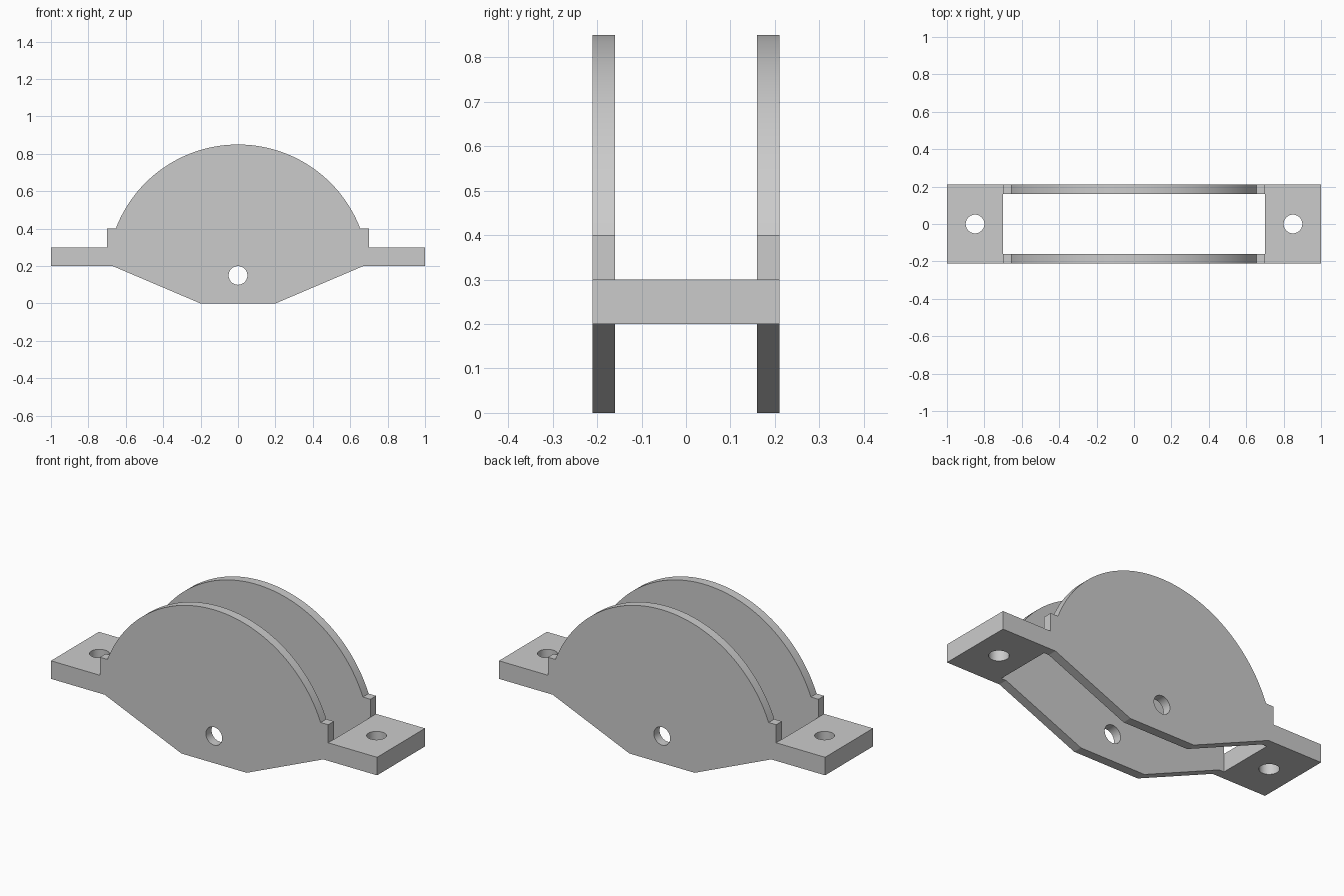
import bpy
import bmesh
from math import asin, cos, sin, pi, radians
from mathutils import Matrix

default = bpy.data.objects.get("Cube")
if default:
    bpy.data.objects.remove(default, do_unlink=True)

HALF_DEPTH = 0.21
INNER_DEPTH = 0.16
AXLE_Z = 0.15
ARC_RADIUS = 0.7
HOLE_RADIUS = 0.05

grey = bpy.data.materials.new("light_grey")
grey.use_nodes = True
colour = (0.6, 0.6, 0.6, 1)
grey.diffuse_color = colour
grey.node_tree.nodes["Principled BSDF"].inputs["Base Color"].default_value = colour


def make_object(name, bm):
    bmesh.ops.recalc_face_normals(bm, faces=bm.faces[:])
    mesh = bpy.data.meshes.new(name)
    bm.to_mesh(mesh)
    bm.free()
    mesh.materials.append(grey)
    obj = bpy.data.objects.new(name, mesh)
    bpy.context.collection.objects.link(obj)
    return obj


def extrude_profile(name, points):
    """Extrude an x-z outline through the full depth."""
    bm = bmesh.new()
    face = bm.faces.new([bm.verts.new((x, -HALF_DEPTH, z)) for x, z in points])
    new = bmesh.ops.extrude_face_region(bm, geom=[face])["geom"]
    verts = [v for v in new if isinstance(v, bmesh.types.BMVert)]
    bmesh.ops.translate(bm, verts=verts, vec=(0, 2 * HALF_DEPTH, 0))
    return make_object(name, bm)


def box(name, size, centre):
    bm = bmesh.new()
    bmesh.ops.create_cube(bm, size=1,
                          matrix=Matrix.Translation(centre) @ Matrix.Diagonal((*size, 1)))
    return make_object(name, bm)


def cylinder(name, centre, axis):
    bm = bmesh.new()
    turn = Matrix.Rotation(pi / 2, 4, "X") if axis == "Y" else Matrix()
    bmesh.ops.create_cone(bm, cap_ends=True, segments=48, radius1=HOLE_RADIUS,
                          radius2=HOLE_RADIUS, depth=1,
                          matrix=Matrix.Translation(centre) @ turn)
    return make_object(name, bm)


def cut(target, cutter):
    cutter.hide_render = True
    mod = target.modifiers.new("cut", "BOOLEAN")
    mod.operation = "DIFFERENCE"
    mod.solver = "EXACT"
    mod.object = cutter
    bpy.context.view_layer.objects.active = target
    bpy.ops.object.modifier_apply(modifier=mod.name)
    bpy.data.objects.remove(cutter, do_unlink=True)


# Outline: keel, mounting ears, small shoulders and round crown
right_side = [(0.2, 0), (0.67, 0.2), (1, 0.2), (1, 0.3), (0.7, 0.3), (0.7, 0.4)]
start = asin((0.4 - AXLE_Z) / ARC_RADIUS)
steps = 72
crown = []
for i in range(steps + 1):
    angle = start + (pi - 2 * start) * i / steps
    crown.append((ARC_RADIUS * cos(angle), AXLE_Z + ARC_RADIUS * sin(angle)))
left_side = [(-x, z) for x, z in reversed(right_side)]
bracket = extrude_profile("pulley_bracket", right_side + crown + left_side)

# Open slot between the two cheek plates
cut(bracket, box("slot_cutter", (1.4002, 2 * INNER_DEPTH, 3), (0, 0, 0.5)))

# Axle hole through both cheeks, bolt holes through the ears
cut(bracket, cylinder("axle_cutter", (0, 0, AXLE_Z), "Y"))
for side in (-1, 1):
    cut(bracket, cylinder("bolt_cutter", (side * 0.85, 0, 0.25), "Z"))

# Smooth crown and holes, crisp edges elsewhere
bpy.ops.object.select_all(action="DESELECT")
bracket.select_set(True)
bpy.context.view_layer.objects.active = bracket
bpy.ops.object.shade_smooth_by_angle(angle=radians(20))
